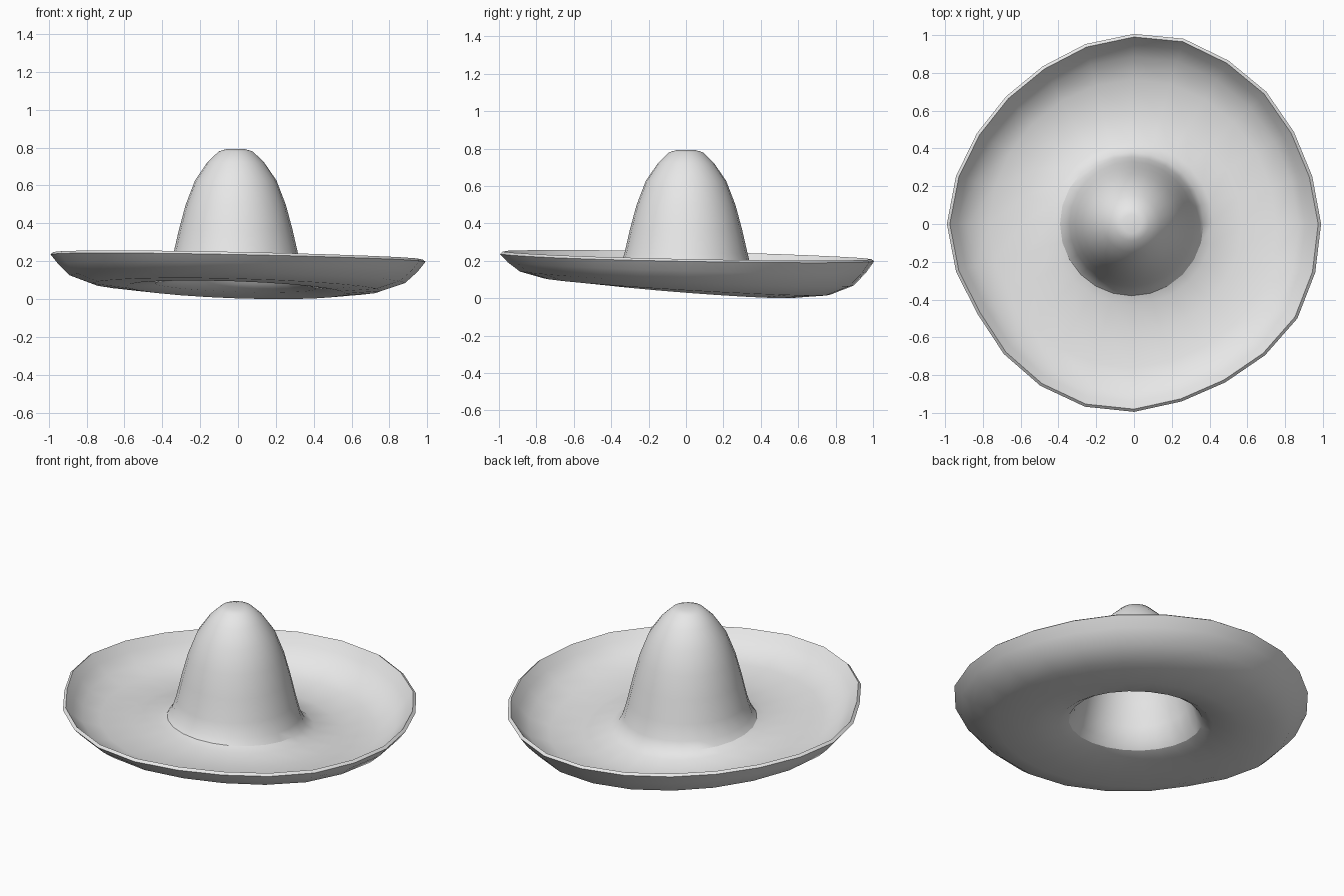
import bpy, bmesh
from math import sin, cos, tau, radians

cube = bpy.data.objects.get("Cube")
if cube:
    bpy.data.objects.remove(cube, do_unlink=True)

SEGMENTS = 24

# One plain colour for the whole hat
grey = bpy.data.materials.new("light grey")
grey.use_nodes = True
colour = (0.8, 0.8, 0.8, 1)
grey.diffuse_color = colour
grey.node_tree.nodes["Principled BSDF"].inputs["Base Color"].default_value = colour

# Uneven outline of the brim, one radius per segment starting at +x
OUTLINE = [.985, .971, .971, .984, .993, 1.009, 1.0, .98,
           .958, .95, .954, .97, .985, .97, .95, .969,
           .985, .997, .99, .968, .963, .977, .994, .988]

# Outer surface from the crown top to the rim:
# radius, height, tilt along x, tilt along y, share of the uneven outline
PROFILE = [
    (.05, .795, 0, 0, 0),
    (.09, .783, 0, 0, 0),
    (.15, .725, 0, 0, 0),
    (.215, .63, 0, 0, 0),
    (.265, .50, 0, 0, 0),
    (.30, .37, 0, 0, 0),
    (.33, .24, 0, 0, 0),
    (.355, .155, -.005, -.012, 0),
    (.38, .115, -.01, -.02, 0),
    (.43, .09, -.015, -.03, 0),
    (.58, .072, -.02, -.045, 0),
    (.76, .085, -.02, -.045, .4),
    (.875, .125, -.02, -.038, .8),
    (.945, .182, -.02, -.028, 1),
    (.985, .232, -.02, -.02, 1),
]


def make_ring(bm, radius, height, tilt_x, tilt_y, uneven):
    ring = []
    centre_x = -.012 * (1 - uneven)
    for i in range(SEGMENTS):
        a = tau * i / SEGMENTS
        r = radius * (1 + uneven * (OUTLINE[i] / .985 - 1))
        if uneven == 1:
            r -= .010
        ring.append(bm.verts.new((centre_x + r * cos(a), r * sin(a),
                                  height + tilt_x * cos(a) + tilt_y * sin(a))))
    return ring


# Crown and brim as one open surface
bm = bmesh.new()
rings = [make_ring(bm, *row) for row in PROFILE]
bm.faces.new(rings[0])
for inner, outer in zip(rings, rings[1:]):
    for i in range(SEGMENTS):
        j = (i + 1) % SEGMENTS
        bm.faces.new((inner[i], outer[i], outer[j], inner[j]))
bm.normal_update()
mesh = bpy.data.meshes.new("wide_brim_hat")
bm.to_mesh(mesh)
bm.free()
mesh.materials.append(grey)
hat = bpy.data.objects.new("wide_brim_hat", mesh)
bpy.context.collection.objects.link(hat)

# Felt thickness, added below and inside the outer surface
bpy.ops.object.select_all(action='DESELECT')
bpy.context.view_layer.objects.active = hat
hat.select_set(True)
felt = hat.modifiers.new("felt_thickness", 'SOLIDIFY')
felt.thickness = .02
felt.offset = -1
bpy.ops.object.modifier_apply(modifier=felt.name)

# Rest the hat on the ground
lowest = min(v.co.z for v in hat.data.vertices)
for v in hat.data.vertices:
    v.co.z -= lowest
bpy.ops.object.shade_smooth_by_angle(angle=radians(30))
